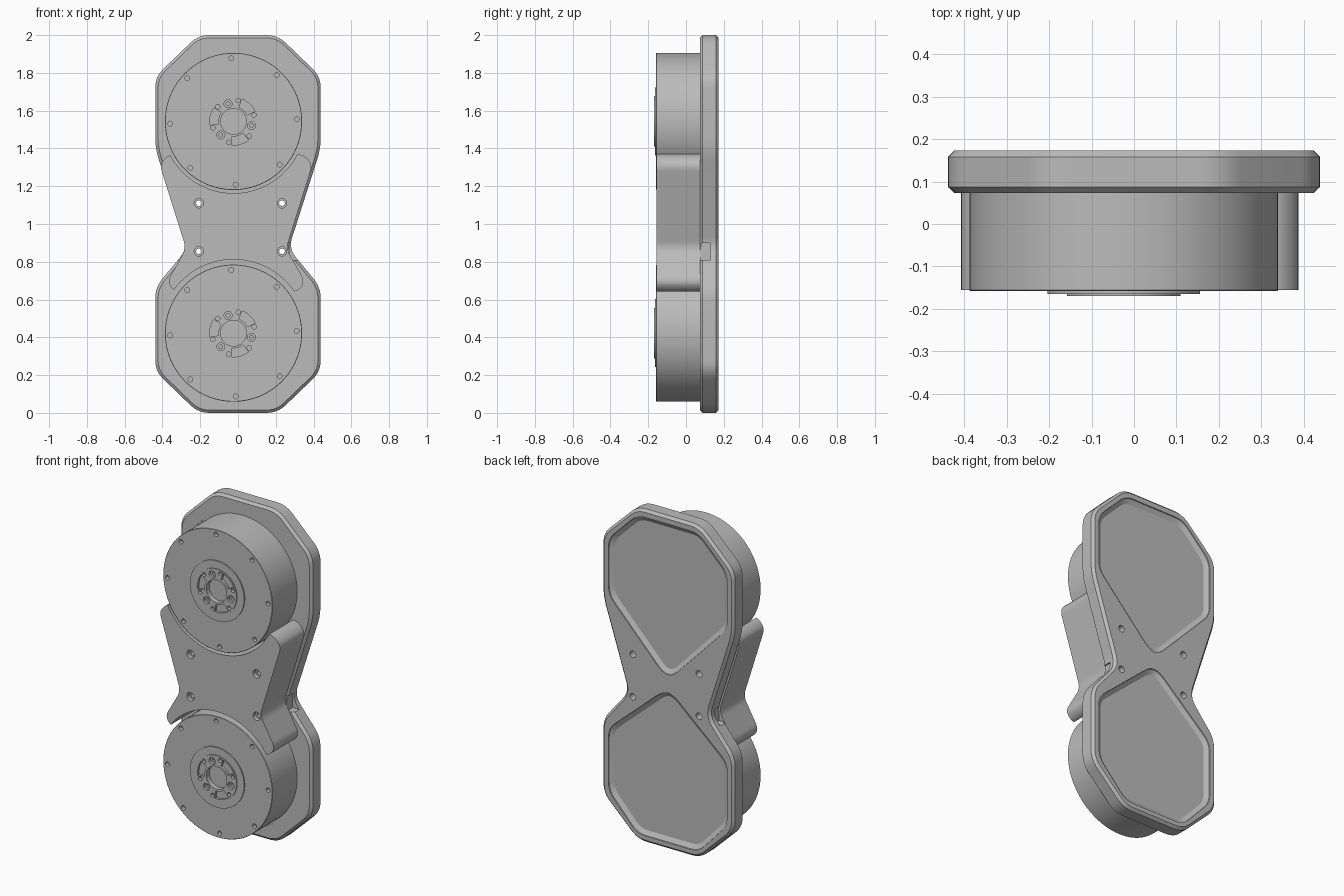
import bpy, bmesh, math
from math import sin, cos, radians

if "Cube" in bpy.data.objects:
    bpy.data.objects.remove(bpy.data.objects["Cube"])

GREY = bpy.data.materials.new("plain grey")
GREY.use_nodes = True
GREY.diffuse_color = (0.5, 0.5, 0.5, 1)
GREY.node_tree.nodes["Principled BSDF"].inputs["Base Color"].default_value = (0.5, 0.5, 0.5, 1)

MOTOR_X = -0.024
MOTOR_Z = (0.422, 1.543)
SCREWS = [(x, z) for x in (-0.207, 0.233) for z in (0.855, 1.11)]


def mirrored(half):
    """Close a right-hand half outline with its mirror image."""
    return half + [(-x, z) for x, z in reversed(half)]


def rounded(corners, t, steps=6):
    """Round every corner of an outline, starting t before it."""
    out = []
    for i, (x, z) in enumerate(corners):
        ends = []
        for px, pz in (corners[i - 1], corners[(i + 1) % len(corners)]):
            d = math.hypot(px - x, pz - z)
            k = min(t, 0.45 * d) / d
            ends.append((x + (px - x) * k, z + (pz - z) * k))
        (ax, az), (bx, bz) = ends
        for s in range(steps + 1):
            u = s / steps
            a, b, c = (1 - u) ** 2, 2 * u * (1 - u), u * u
            out.append((a * ax + b * x + c * bx, a * az + b * z + c * bz))
    return out


def inset(pts, d):
    """Move a counter-clockwise outline inwards by d."""
    out = []
    for i, (x, z) in enumerate(pts):
        normals = []
        for (ax, az), (bx, bz) in ((pts[i - 1], (x, z)), ((x, z), pts[(i + 1) % len(pts)])):
            n = math.hypot(bx - ax, bz - az)
            normals.append(((az - bz) / n, (bx - ax) / n))
        (ax, az), (bx, bz) = normals
        k = d / (1 + ax * bx + az * bz)
        out.append((x + (ax + bx) * k, z + (az + bz) * k))
    return out


def loft(bm, sections):
    """Add a closed solid through outlines given as (y, points)."""
    rings = [[bm.verts.new((x, y, z)) for x, z in pts] for y, pts in sections]
    n = len(rings[0])
    faces = []
    for a, b in zip(rings, rings[1:]):
        for i in range(n):
            j = (i + 1) % n
            faces.append(bm.faces.new((a[i], a[j], b[j], b[i])))
    faces.append(bm.faces.new(rings[0][::-1]))
    faces.append(bm.faces.new(rings[-1]))
    bmesh.ops.recalc_face_normals(bm, faces=faces)


def lathe(bm, x, z, profile, n=24):
    """Add a turned solid along y from (y, radius) pairs."""
    turn = [2 * math.pi * i / n for i in range(n)]
    loft(bm, [(y, [(x + r * cos(a), z + r * sin(a)) for a in turn]) for y, r in profile])


def polar(radius, degrees):
    return radius * cos(radians(degrees)), radius * sin(radians(degrees))


def make(name, bm):
    mesh = bpy.data.meshes.new(name)
    bm.to_mesh(mesh)
    bm.free()
    mesh.materials.append(GREY)
    ob = bpy.data.objects.new(name, mesh)
    bpy.context.collection.objects.link(ob)
    return ob


def carve(ob, bm):
    """Subtract the solids in bm from an object, then shade it."""
    cutter = make("cutter", bm)
    cutter.hide_render = True
    mod = ob.modifiers.new("carve", 'BOOLEAN')
    mod.operation = 'DIFFERENCE'
    mod.solver = 'EXACT'
    mod.object = cutter
    dg = bpy.context.evaluated_depsgraph_get()
    mesh = bpy.data.meshes.new_from_object(ob.evaluated_get(dg))
    ob.modifiers.clear()
    ob.data = mesh
    bpy.data.objects.remove(cutter)
    bpy.ops.object.select_all(action='DESELECT')
    ob.select_set(True)
    bpy.context.view_layer.objects.active = ob
    bpy.ops.object.shade_smooth_by_angle(angle=radians(25))


# Back plate with chamfered rims
outline = rounded(mirrored([(0.21, 0), (0.438, 0.22), (0.438, 0.665), (0.268, 0.87),
                            (0.438, 1.4), (0.438, 1.78), (0.21, 2)]), 0.06)
bm = bmesh.new()
loft(bm, [(0.073, inset(outline, 0.015)), (0.087, outline),
          (0.158, outline), (0.173, inset(outline, 0.015))])
plate = make("back_plate", bm)

# Two shallow pockets with sloping walls, motor seats, screw holes, waist notches
bm = bmesh.new()
lower = mirrored([(0.2, 0.05), (0.385, 0.25), (0.385, 0.62), (0.03, 0.93)])
upper = mirrored([(0.03, 1.06), (0.385, 1.43), (0.385, 1.76), (0.2, 1.945)])
for pocket in (lower, upper):
    pts = rounded(pocket, 0.05, 4)
    loft(bm, [(0.18, inset(pts, -0.012)), (0.168, inset(pts, -0.008)),
              (0.153, inset(pts, 0.018))])
for z in MOTOR_Z:
    lathe(bm, MOTOR_X, z, [(0.05, 0.374), (0.078, 0.374)], 96)
for x, z in SCREWS:
    lathe(bm, x, z, [(0.05, 0.02), (0.2, 0.02)])
for side in (1, -1):
    notch = [(side * x, z) for x, z in ((0.272, 0.81), (0.4, 0.81), (0.4, 0.9), (0.272, 0.9))]
    loft(bm, [(0.05, notch), (0.13, notch)])
carve(plate, bm)

# Middle bracket, hollowed around both motors
shape = mirrored([(0.325, 0.64), (0.365, 0.695), (0.265, 0.87), (0.405, 1.315), (0.355, 1.37)])
shape = [(x - 0.01, z) for x, z in rounded(shape, 0.04)]
bm = bmesh.new()
loft(bm, [(-0.155, shape), (0.076, shape)])
bracket = make("middle_bracket", bm)
bm = bmesh.new()
for z, r in zip(MOTOR_Z, (0.39, 0.38)):
    lathe(bm, MOTOR_X, z, [(-0.3, r), (0.2, r)], 96)
for x, z in SCREWS:
    lathe(bm, x, z, [(-0.2, 0.025), (-0.13, 0.025), (-0.13, 0.015), (0.1, 0.015)])
carve(bracket, bm)

# Motor: body, raised disc, hub ring and centre bore, in local coordinates
bm = bmesh.new()
lathe(bm, 0, 0, [(0.095, 0.363), (-0.156, 0.363), (-0.158, 0.361), (-0.158, 0.18),
                 (-0.165, 0.18), (-0.165, 0.134), (-0.17, 0.134), (-0.17, 0.068),
                 (-0.14, 0.068)], 96)
motor = make("lower_motor", bm)

# Rim holes, hub screws and curved hub recesses
bm = bmesh.new()
for i in range(8):
    lathe(bm, *polar(0.335, 92 + 45 * i), [(-0.2, 0.013), (-0.135, 0.013)], 16)
for i in range(3):
    lathe(bm, *polar(0.098, 107 + 120 * i),
          [(-0.2, 0.021), (-0.155, 0.021), (-0.155, 0.01), (-0.14, 0.01)], 20)
    for a in (17, 77):
        lathe(bm, *polar(0.114, a + 120 * i), [(-0.2, 0.012), (-0.15, 0.012)], 16)
    mid = 47 + 120 * i
    sweep = [mid - 22 + 44 * s / 12 for s in range(13)]
    arc = [polar(0.126, a) for a in sweep] + [polar(0.08, a) for a in reversed(sweep)]
    loft(bm, [(-0.2, arc), (-0.155, arc)])
carve(motor, bm)

# Place the lower motor and copy it for the upper one
motor.location = (MOTOR_X, 0, MOTOR_Z[0])
twin = bpy.data.objects.new("upper_motor", motor.data)
twin.location = (MOTOR_X, 0, MOTOR_Z[1])
bpy.context.collection.objects.link(twin)
